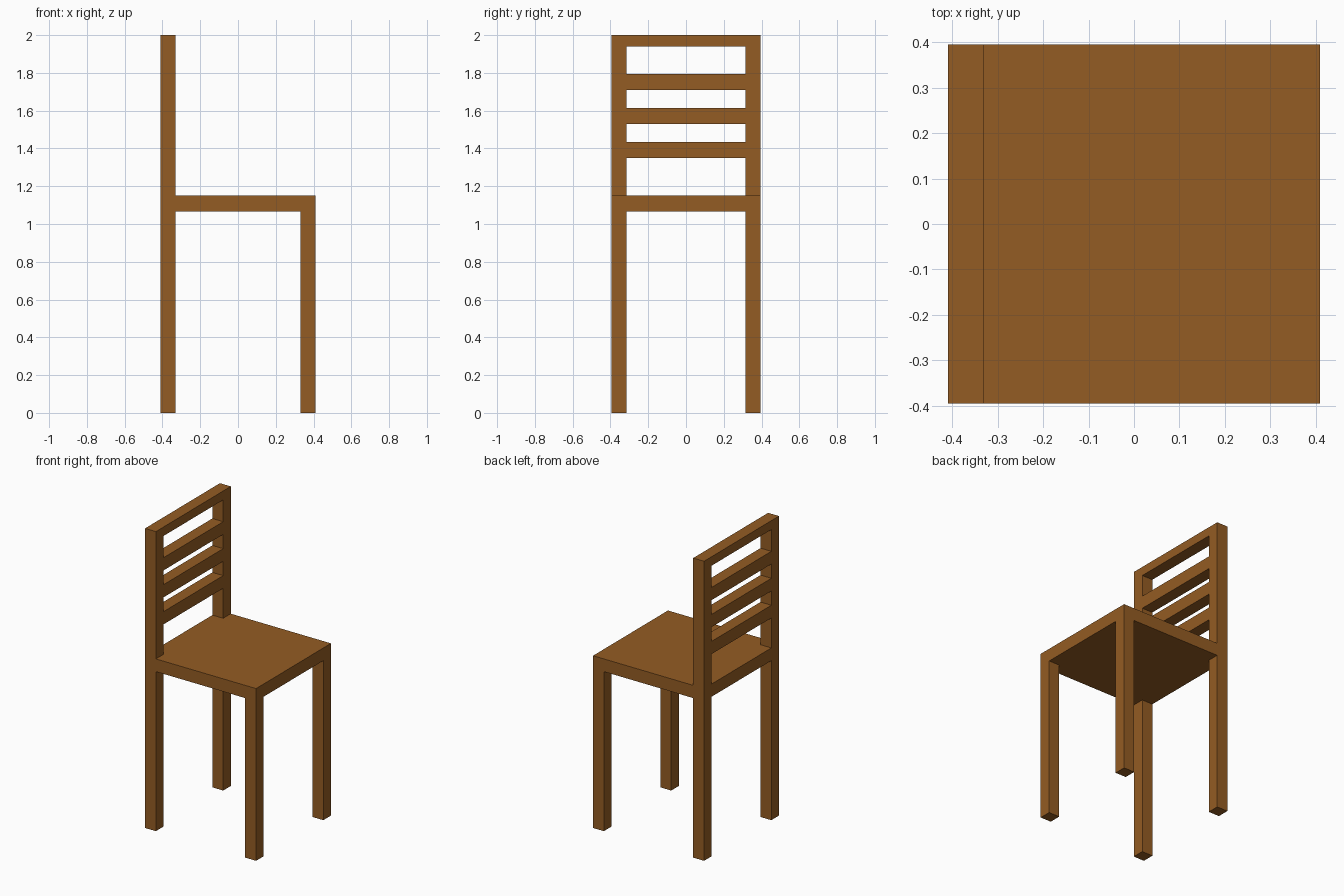
import bpy

if "Cube" in bpy.data.objects:
    bpy.data.objects.remove(bpy.data.objects["Cube"])

# Overall half extents and timber thickness
HX, HY, T = 0.41, 0.395, 0.08
SEAT_BOTTOM, SEAT_TOP, HEIGHT = 1.065, 1.15, 2.0

wood = bpy.data.materials.new("brown wood")
wood.use_nodes = True
colour = (0.296, 0.107, 0.017, 1)
wood.diffuse_color = colour
wood.node_tree.nodes["Principled BSDF"].inputs["Base Color"].default_value = colour


def box(name, x, y, z):
    """Add a box spanning the given (low, high) ranges."""
    spans = (x, y, z)
    bpy.ops.mesh.primitive_cube_add(size=1, location=[(a + b) / 2 for a, b in spans])
    obj = bpy.context.object
    obj.name = name
    obj.scale = [b - a for a, b in spans]
    bpy.ops.object.transform_apply(location=False, rotation=False, scale=True)
    obj.data.materials.append(wood)
    return obj


back = (-HX, -HX + T)
between = (-HY + T, HY - T)

# Legs: the rear pair run up to form the back posts
for side, y in (("near", (-HY, -HY + T)), ("far", (HY - T, HY))):
    box(f"back_post_{side}", back, y, (0, HEIGHT))
    box(f"front_leg_{side}", (HX - T, HX), y, (0, SEAT_BOTTOM))

# Seat panel, with its rear edge fitted between the posts
box("seat", (-HX + T, HX), (-HY, HY), (SEAT_BOTTOM, SEAT_TOP))
box("seat_rear_rail", back, between, (SEAT_BOTTOM, SEAT_TOP))

# Backrest slats and top rail
for i in range(3):
    low = 1.35 + 0.18 * i
    box(f"back_slat_{i + 1}", back, between, (low, low + 0.085))
box("top_rail", back, between, (1.94, HEIGHT))
